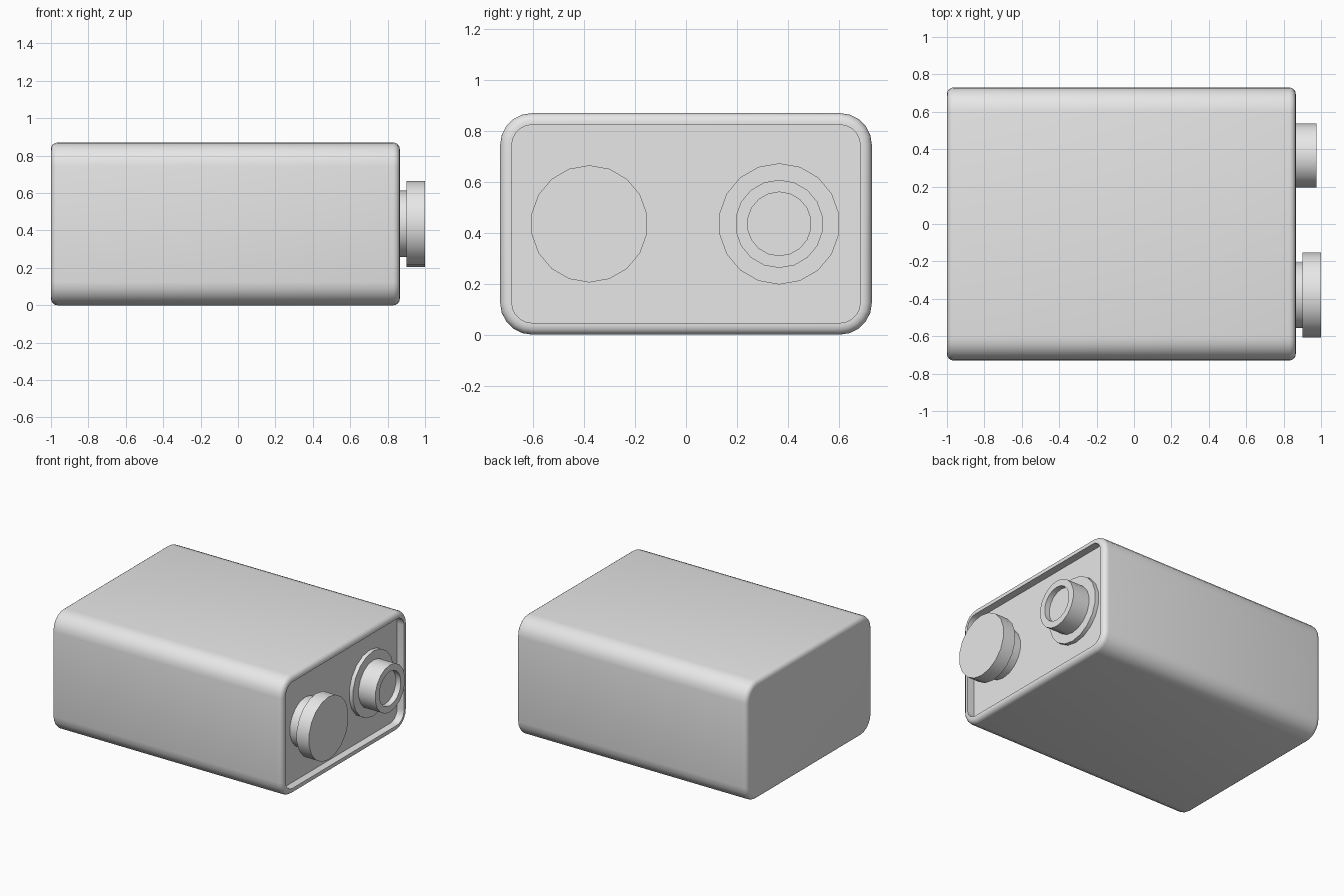
import bpy, bmesh, math

if "Cube" in bpy.data.objects:
    bpy.data.objects.remove(bpy.data.objects["Cube"], do_unlink=True)

HALF_Y, HALF_Z = 0.73, 0.435
BACK, FRONT, FLOOR = -1.0, 0.865, 0.81
CORNER, EDGE, RIM = 0.125, 0.035, 0.046

grey = bpy.data.materials.new("light_grey")
grey.use_nodes = True
grey.diffuse_color = (0.8, 0.8, 0.8, 1)
grey.node_tree.nodes["Principled BSDF"].inputs["Base Color"].default_value = (0.8, 0.8, 0.8, 1)


def rounded_loop(x, inset, steps=5):
    """Rounded rectangle across the x axis, shrunk by inset."""
    r = CORNER - inset
    points = []
    for q, (sy, sz) in enumerate([(1, 1), (-1, 1), (-1, -1), (1, -1)]):
        for i in range(steps + 1):
            a = (q + i / steps) * math.pi / 2
            points.append((x, sy * (HALF_Y - CORNER) + r * math.cos(a),
                           HALF_Z + sz * (HALF_Z - CORNER) + r * math.sin(a)))
    return points


def circle_loop(x, r, y, sides=18):
    """Ring across the x axis, with a vertex at the top."""
    turn = 2 * math.pi / sides
    return [(x, y + r * math.sin(-i * turn), HALF_Z + r * math.cos(i * turn))
            for i in range(sides)]


def loft(name, loops):
    """Bridge the loops in order and cap both ends."""
    bm = bmesh.new()
    rings = [[bm.verts.new(p) for p in loop] for loop in loops]
    n = len(rings[0])
    for a, b in zip(rings, rings[1:]):
        for i in range(n):
            j = (i + 1) % n
            bm.faces.new((a[i], a[j], b[j], b[i]))
    bm.faces.new(list(reversed(rings[0])))
    bm.faces.new(rings[-1])
    bmesh.ops.recalc_face_normals(bm, faces=bm.faces)
    mesh = bpy.data.meshes.new(name)
    bm.to_mesh(mesh)
    bm.free()
    mesh.materials.append(grey)
    obj = bpy.data.objects.new(name, mesh)
    bpy.context.collection.objects.link(obj)
    bpy.ops.object.select_all(action='DESELECT')
    obj.select_set(True)
    bpy.context.view_layer.objects.active = obj
    bpy.ops.object.shade_smooth_by_angle(angle=math.radians(35))
    return obj


# Casing: rounded box with a shallow recess in its terminal end
angles = [math.radians(a) for a in (0, 22.5, 45, 67.5, 90)]
profile = [(BACK + EDGE * (1 - math.cos(a)), EDGE * (1 - math.sin(a))) for a in angles]
profile += [(FRONT - EDGE * (1 - math.cos(a)), EDGE * (1 - math.sin(a))) for a in reversed(angles)]
profile += [(FRONT, RIM), (FLOOR, RIM)]
loft("casing", [rounded_loop(x, inset) for x, inset in profile])

# Terminals: turned profiles of (x, radius)
terminals = {
    "wide_terminal": (-0.38, [(FLOOR, 0.178), (0.9, 0.178), (0.9, 0.23), (1.0, 0.23)]),
    "socket_terminal": (0.366, [(FLOOR, 0.238), (0.84, 0.238), (0.84, 0.173),
                                (0.975, 0.173), (0.975, 0.125), (0.935, 0.125)]),
}
for name, (y, steps) in terminals.items():
    loft(name, [circle_loop(x, r, y) for x, r in steps])
